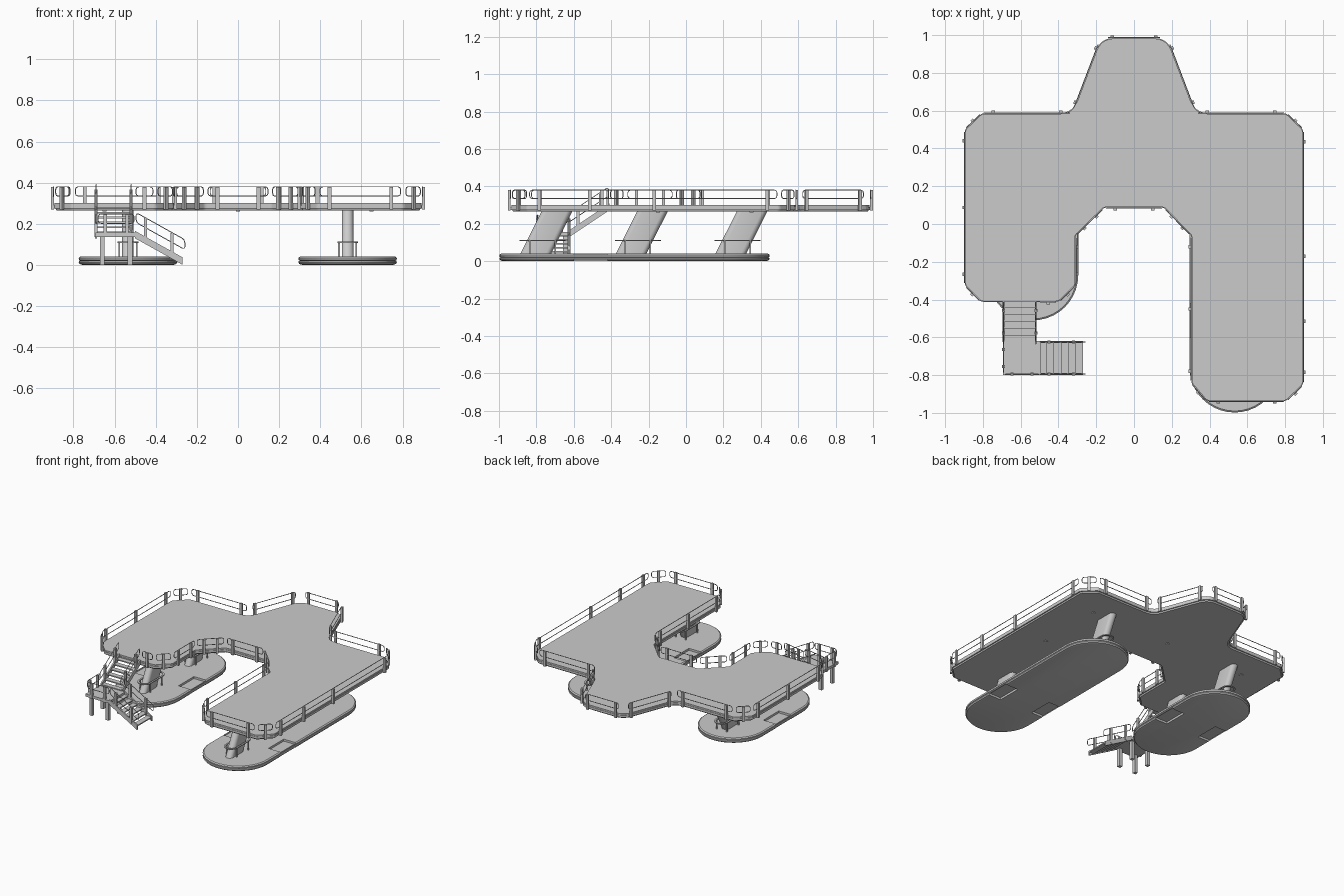
import bpy, bmesh, math
from mathutils import Vector, Matrix

if "Cube" in bpy.data.objects:
    bpy.data.objects.remove(bpy.data.objects["Cube"])

grey = bpy.data.materials.new("plain_grey")
grey.use_nodes = True
GREY = (0.6, 0.6, 0.6, 1)
grey.diffuse_color = GREY
grey.node_tree.nodes["Principled BSDF"].inputs["Base Color"].default_value = GREY


def add_object(name, data):
    obj = bpy.data.objects.new(name, data)
    bpy.context.collection.objects.link(obj)
    data.materials.append(grey)
    return obj


def finish(name, bm, smooth=False):
    bmesh.ops.recalc_face_normals(bm, faces=bm.faces)
    mesh = bpy.data.meshes.new(name)
    bm.to_mesh(mesh)
    bm.free()
    obj = add_object(name, mesh)
    if smooth:
        bpy.ops.object.select_all(action="DESELECT")
        obj.select_set(True)
        bpy.context.view_layer.objects.active = obj
        bpy.ops.object.shade_smooth_by_angle(angle=math.radians(35))
    return obj


def loft(name, rings, smooth=False):
    """Skin a stack of closed rings and cap both ends."""
    bm = bmesh.new()
    rows = [[bm.verts.new(p) for p in ring] for ring in rings]
    n = len(rows[0])
    for a, b in zip(rows, rows[1:]):
        for i in range(n):
            j = (i + 1) % n
            bm.faces.new((a[i], a[j], b[j], b[i]))
    bm.faces.new(rows[0])
    bm.faces.new(rows[-1])
    return finish(name, bm, smooth)


def box(bm, centre, size, angle=0.0):
    m = Matrix.Translation(centre) @ Matrix.Rotation(angle, 4, "Z") @ Matrix.Diagonal((*size, 1))
    bmesh.ops.create_cube(bm, size=1, matrix=m)


def capsule(cx, y0, y1, r, z, steps=20):
    pts = []
    for k in range(2 * steps + 2):
        top = k <= steps
        a = math.pi * (k if top else k - 1) / steps
        pts.append((cx + r * math.cos(a), (y1 - r if top else y0 + r) + r * math.sin(a), z))
    return pts


def fillet(corners, inset):
    """Soften the corners of a clockwise outline, after moving its sides inward."""
    pts, n = [], len(corners)
    for i in range(n):
        p, c, q = (Vector(corners[k % n]) for k in (i - 1, i, i + 1))
        # The rear tail is round, the other corners nearly sharp
        radius = 0.10 if abs(c.x) < 0.4 and c.y > 0.5 else 0.03
        u, v = (c - p).normalized(), (q - c).normalized()
        nu, nv = Vector((u.y, -u.x)), Vector((v.y, -v.x))
        c = c + (nu + nv) * inset / (1 + nu.dot(nv))
        cut = radius * math.tan(u.angle(v) / 2)
        a, b = c - u * cut, c + v * cut
        for k in range(6):
            t = k / 5
            pts.append(a * (1 - t) ** 2 + c * 2 * t * (1 - t) + b * t * t)
    return pts


def rail_loop(curve, p, q, low, high):
    """Closed handrail with rounded ends between two ground points."""
    p, q = Vector(p), Vector(q)
    d = (q - p).normalized()
    r = (high - low) * 0.3
    pts = []
    for base, s, z, turn in ((p, 1, low, 0), (q, -1, low, 1), (q, -1, high, 0), (p, 1, high, 1)):
        up = 1 if z == low else -1
        side = base + Vector((0, 0, z))
        arc = [(0, r), (r * 0.3, r * 0.3), (r, 0)]
        for along, rise in (reversed(arc) if turn else arc):
            pts.append(side + d * s * along + Vector((0, 0, up * rise)))
    sp = curve.splines.new("POLY")
    sp.points.add(len(pts) - 1)
    for point, co in zip(sp.points, pts):
        point.co = (*co, 1)
    sp.use_cyclic_u = True


def rail_curve(name):
    c = bpy.data.curves.new(name, "CURVE")
    c.dimensions = "3D"
    c.bevel_depth = 0.0025
    c.bevel_resolution = 1
    return c


# Deck: clockwise outline with a stepped edge
deck = [(-0.175, 0.985), (0.175, 0.985), (0.327, 0.586), (0.805, 0.586), (0.895, 0.50),
        (0.895, -0.85), (0.805, -0.937), (0.385, -0.937), (0.303, -0.84), (0.303, -0.06),
        (0.16, 0.086), (-0.16, 0.086), (-0.31, -0.06), (-0.31, -0.325), (-0.40, -0.412),
        (-0.81, -0.412), (-0.895, -0.325), (-0.895, 0.50), (-0.805, 0.586), (-0.327, 0.586)]
levels = [(0.265, 0.012), (0.274, 0.008), (0.274, 0), (0.29, 0), (0.29, 0.003), (0.301, 0.003)]
loft("deck", [[(p.x, p.y, z) for p in fillet(deck, inset)] for z, inset in levels])

# Deck railing: one loop for each side, on flat outside posts
rails = rail_curve("deck_rails")
posts = bmesh.new()
for i, start in enumerate(deck):
    a, b = Vector((*start, 0)), Vector((*deck[(i + 1) % len(deck)], 0))
    if start == (-0.40, -0.412):
        b.x = -0.51
    d = (b - a).normalized()
    out = Vector((-d.y, d.x, 0))
    length = (b - a).length
    trim = d * (0.04 if abs(a.x) < 0.4 and a.y > 0.5 and abs(b.x) < 0.4 else 0.014)
    rail_loop(rails, a + trim + out * 0.002, b - trim + out * 0.002, 0.335, 0.38)
    count = 1 if length < 0.16 else max(2, round((length - 0.12) / 0.35) + 1)
    spots = [length / 2 if count == 1 else 0.06 + (length - 0.12) * k / (count - 1)
             for k in range(count)]
    if start == (0.895, 0.50):
        spots = (0.065, 0.67, 1.015, 1.285)
    for s in spots:
        box(posts, a + d * s + out * 0.007 + Vector((0, 0, 0.325)), (0.018, 0.014, 0.11),
            math.atan2(d.y, d.x))
add_object("deck_rails", rails)
finish("deck_rail_posts", posts)

# Small fittings under the deck
fittings = bmesh.new()
for x in (-0.65, 0, 0.65):
    for y in (0.35, -0.15):
        if x or y > 0:
            box(fittings, (x, y, 0.265), (0.02, 0.02, 0.010))
finish("underside_fittings", fittings)

# Floating bases with side pockets, raked columns and guard rings
profile = [(0, 0.02), (0.004, 0.006), (0.012, 0), (0.018, 0.002), (0.02, 0.008),
           (0.023, 0.002), (0.034, 0), (0.04, 0.008)]
for side, cx, y0, pocket_y, columns in (("left", 0.533, -0.998, -0.51, (-0.79, 0.253)),
                                        ("right", -0.535, -0.51, -0.04, (-0.28, 0.253))):
    y1 = 0.447
    base = loft(side + "_base", [capsule(cx, y0 + i, y1 - i, 0.24 - i, z) for z, i in profile], True)
    cut = bmesh.new()
    for s in (-1, 1):
        for z in (0.04, 0):
            box(cut, (cx + s * 0.187, pocket_y, z), (0.10, 0.18, 0.03))
    cutter = finish(side + "_pocket_cutter", cut)
    cutter.hide_render = True
    mod = base.modifiers.new("pockets", "BOOLEAN")
    mod.operation, mod.object, mod.solver = "DIFFERENCE", cutter, "EXACT"
    bpy.context.view_layer.objects.active = base
    bpy.ops.object.modifier_apply(modifier="pockets")
    bpy.data.objects.remove(cutter)

    for k, y in enumerate(columns):
        label = f"{side}_{'rear' if k else 'front'}"
        loft(label + "_column", [capsule(cx, y - 0.098 + s, y + 0.066 + s, 0.028, z, 8)
                                 for s, z in ((0, 0.035), (0.118, 0.27))], True)
        guard = bmesh.new()
        rows = [[guard.verts.new(p) for p in capsule(cx, y - 0.10 + g, y + 0.145 - g, 0.05 - g, z, 8)]
                for g, z in ((0, 0.107), (0, 0.113), (0.012, 0.113), (0.012, 0.107))]
        for m in range(4):
            u, v = rows[m], rows[(m + 1) % 4]
            for j in range(len(u)):
                h = (j + 1) % len(u)
                guard.faces.new((u[j], u[h], v[h], v[j]))
        for sx in (-1, 1):
            for dy in (-0.045, 0.09):
                box(guard, (cx + sx * 0.042, y + dy, 0.073), (0.008, 0.008, 0.07))
        finish(label + "_guard_ring", guard)

# Stair landing on legs
XL, XR, YF, YB, LAND = -0.69, -0.52, -0.795, -0.625, 0.147
landing = bmesh.new()
box(landing, (-0.593, -0.71, LAND), (0.20, 0.18, 0.02))
for x in (-0.66, -0.525):
    for y in (-0.775, -0.645):
        box(landing, (x, y, 0.07), (0.024, 0.024, 0.14))
finish("stair_landing", landing)


def flight(name, a, b, across, steps):
    """Stringers, treads, rails and posts from the top point a to the foot b."""
    a, b, w = Vector(a), Vector(b), Vector(across)
    bm = bmesh.new()
    up = Vector((0, 0, 0.018))
    n = w.normalized() * 0.005
    for off in (Vector(), w):
        ring = []
        for e in (a, b):
            ring.append([bm.verts.new(e + off + s * n + t * up) for s, t in
                         ((-1, -1), (1, -1), (1, 1), (-1, 1))])
        for j in range(4):
            bm.faces.new((ring[0][j], ring[0][j - 1], ring[1][j - 1], ring[1][j]))
        bm.faces.new(ring[0])
        bm.faces.new(ring[1])
    run = b - a
    for k in range(steps):
        c = a + run * (k + 0.5) / steps + w / 2
        depth = (abs(run.x) + abs(run.y)) / steps
        size = (depth, abs(w.y), 0.008) if abs(run.x) > abs(run.y) else (abs(w.x), depth, 0.008)
        box(bm, c, size)
    curve = rail_curve(name + "_rails")
    for off in (Vector(), w):
        rail_loop(curve, a + off + run * 0.02, b + off + run * 0.05, 0.062, 0.11)
        for t in (0.22, 0.78):
            box(bm, a + off + run * t + Vector((0, 0, 0.05)), (0.016, 0.016, 0.118))
    finish(name, bm)
    add_object(name + "_rails", curve)


flight("upper_flight", (XL, -0.41, 0.29), (XL, YB, LAND), (XR - XL, 0, 0), 6)
flight("lower_flight", (-0.50, YF, LAND), (-0.27, YF, 0.019), (0, YB - YF, 0), 6)

# Landing railing on the two outer sides
curve = rail_curve("landing_rails")
posts = bmesh.new()
for p, q in (((XL, YB - 0.01, 0), (XL, YF + 0.01, 0)), ((XL + 0.01, YF, 0), (-0.505, YF, 0))):
    rail_loop(curve, p, q, 0.202, 0.248)
    for t in (0.2, 0.8):
        spot = Vector(p).lerp(Vector(q), t)
        box(posts, spot + Vector((0, 0, 0.19)), (0.016, 0.016, 0.11))
add_object("landing_rails", curve)
finish("landing_rail_posts", posts)
